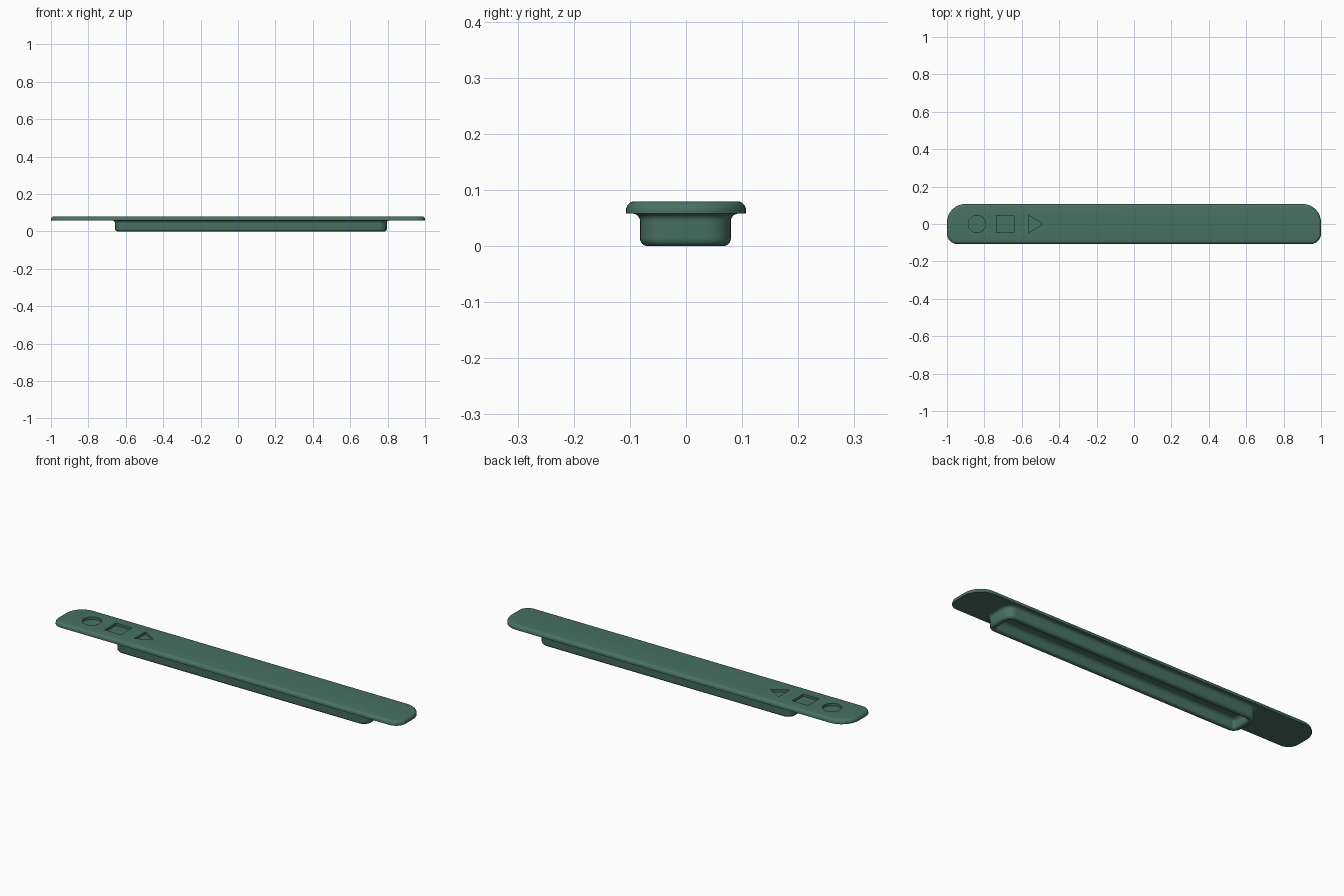
import bpy, bmesh, math
from math import sin, cos, pi

if "Cube" in bpy.data.objects:
    bpy.data.objects.remove(bpy.data.objects["Cube"])

green = bpy.data.materials.new("muted_green")
green.diffuse_color = (0.065, 0.165, 0.125, 1)
green.use_nodes = True
green.node_tree.nodes["Principled BSDF"].inputs["Base Color"].default_value = green.diffuse_color


def outline(x0, x1, y0, y1, r_front, r_back, off, z, n=8):
    """Rounded rectangle, grown by off, with separate front and back corner radii."""
    x0, x1, y0, y1 = x0 - off, x1 + off, y0 - off, y1 + off
    rf, rb = max(r_front + off, 0.008), max(r_back + off, 0.008)
    corners = [(x1 - rb, y1 - rb, rb, 0), (x0 + rb, y1 - rb, rb, 1),
               (x0 + rf, y0 + rf, rf, 2), (x1 - rf, y0 + rf, rf, 3)]
    return [(cx + r * cos((q + i / n) * pi / 2), cy + r * sin((q + i / n) * pi / 2), z)
            for cx, cy, r, q in corners for i in range(n + 1)]


def arc(cx, cz, r, a0, a1, n=6):
    """Arc of (offset, height) profile points, angles in degrees."""
    angles = [math.radians(a0 + (a1 - a0) * i / n) for i in range(n + 1)]
    return [(cx + r * cos(a), cz + r * sin(a)) for a in angles]


def loft(name, rings):
    """Skin a stack of rings and cap both ends."""
    bm = bmesh.new()
    loops = [[bm.verts.new(p) for p in ring] for ring in rings]
    for a, b in zip(loops, loops[1:]):
        for i in range(len(a)):
            j = (i + 1) % len(a)
            bm.faces.new((a[i], a[j], b[j], b[i]))
    bm.faces.new(loops[0])
    bm.faces.new(loops[-1])
    bmesh.ops.recalc_face_normals(bm, faces=bm.faces)
    mesh = bpy.data.meshes.new(name)
    bm.to_mesh(mesh)
    bm.free()
    ob = bpy.data.objects.new(name, mesh)
    bpy.context.collection.objects.link(ob)
    mesh.materials.append(green)
    return ob


def select(ob):
    bpy.ops.object.select_all(action='DESELECT')
    ob.select_set(True)
    bpy.context.view_layer.objects.active = ob


# Long top plate with a rounded upper edge
plate_profile = [(0, 0.058)] + arc(-0.016, 0.064, 0.016, 0, 90)
plate = loft("top_plate", [outline(-1, 1, -0.107, 0.107, 0.055, 0.098, o, z)
                           for o, z in plate_profile])

# Sunken circle, square and triangle
circle = [(-0.84 + 0.046 * cos(2 * pi * i / 48), 0.046 * sin(2 * pi * i / 48)) for i in range(48)]
square = [(-0.735, -0.046), (-0.642, -0.046), (-0.642, 0.046), (-0.735, 0.046)]
triangle = [(-0.565, -0.047), (-0.486, 0), (-0.565, 0.047)]
for shape in (circle, square, triangle):
    cutter = loft("cutter", [[(x, y, z) for x, y in shape] for z in (0.067, 0.1)])
    select(plate)
    mod = plate.modifiers.new("recess", 'BOOLEAN')
    mod.operation = 'DIFFERENCE'
    mod.solver = 'EXACT'
    mod.object = cutter
    bpy.ops.object.modifier_apply(modifier=mod.name)
    bpy.data.objects.remove(cutter)

# Hollow tray below: flared top, rounded rim, open underside
tray_profile = (arc(0.013, 0.045, 0.013, 90, 180) + arc(-0.014, 0.014, 0.014, 0, -90)
                + arc(-0.018, 0.012, 0.012, 270, 180) + arc(-0.05, 0.03, 0.02, 0, 90))
tray = loft("under_tray", [outline(-0.658, 0.796, -0.082, 0.08, 0.045, 0.045, o, z)
                           for o, z in tray_profile])

for ob in (plate, tray):
    select(ob)
    bpy.ops.object.shade_smooth_by_angle(angle=math.radians(35))
